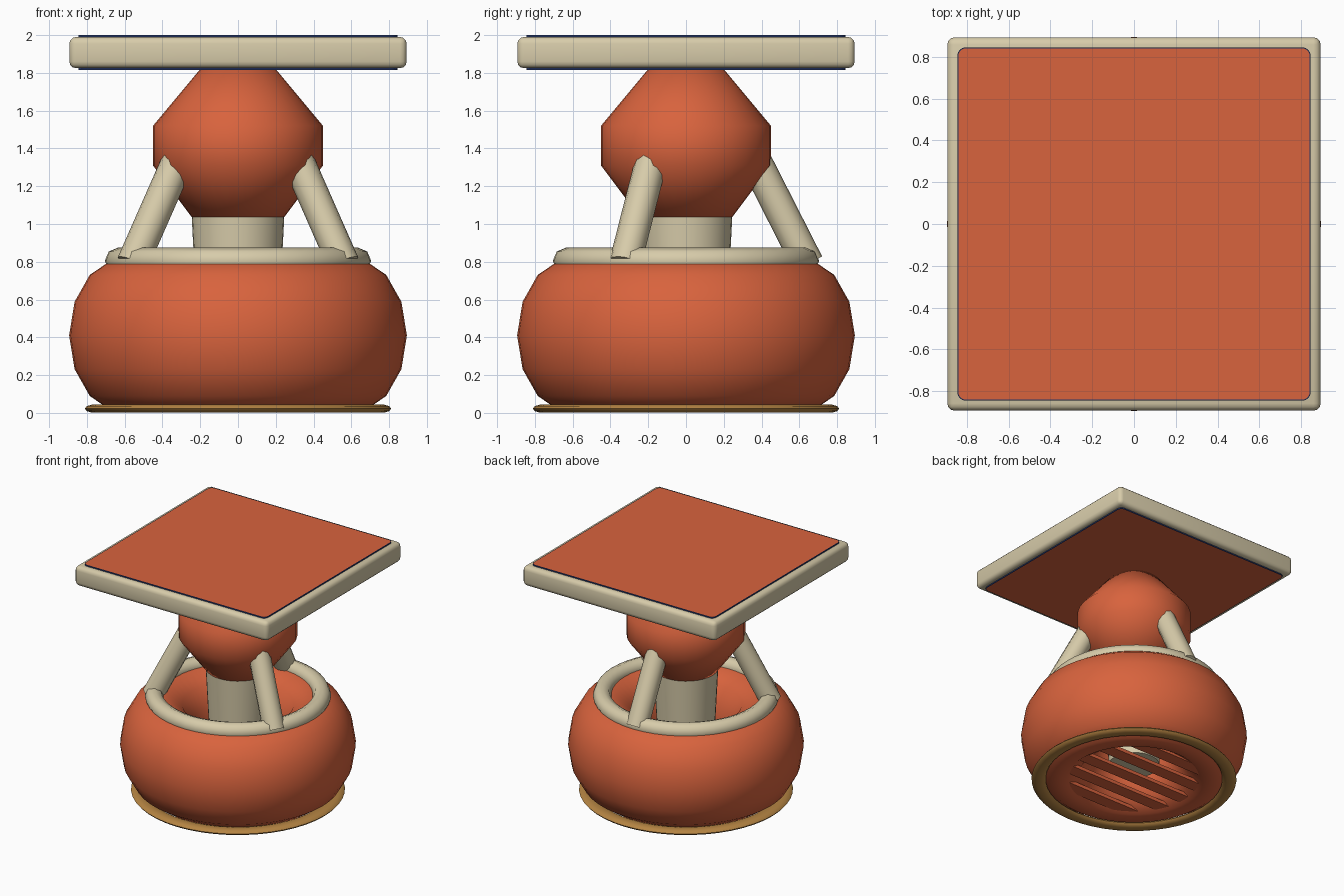
import bpy, bmesh, math
from mathutils import Vector

if "Cube" in bpy.data.objects:
    bpy.data.objects.remove(bpy.data.objects["Cube"])


def material(name, rgb):
    m = bpy.data.materials.new(name)
    m.diffuse_color = (*rgb, 1)
    m.use_nodes = True
    m.node_tree.nodes["Principled BSDF"].inputs["Base Color"].default_value = m.diffuse_color
    return m


RED = material("terracotta red", (0.69, 0.125, 0.047))
CREAM = material("cream", (0.68, 0.60, 0.40))
BRASS = material("brass", (0.46, 0.23, 0.055))
NAVY = material("navy", (0.02, 0.04, 0.15))


def finish(name, bm, mats, angle=40):
    bmesh.ops.recalc_face_normals(bm, faces=bm.faces)
    me = bpy.data.meshes.new(name)
    bm.to_mesh(me)
    bm.free()
    for m in mats:
        me.materials.append(m)
    ob = bpy.data.objects.new(name, me)
    bpy.context.collection.objects.link(ob)
    bpy.ops.object.select_all(action='DESELECT')
    ob.select_set(True)
    bpy.context.view_layer.objects.active = ob
    bpy.ops.object.shade_smooth_by_angle(angle=math.radians(angle))
    return ob


def lathe(name, profile, mat, closed=False, segs=48, angle=40):
    """Revolve (radius, z) points about z; open profiles get end caps."""
    bm = bmesh.new()
    rings = []
    for r, z in profile:
        rings.append([bm.verts.new((r * math.cos(math.tau * i / segs),
                                    r * math.sin(math.tau * i / segs), z))
                      for i in range(segs)])
    pairs = list(zip(rings, rings[1:]))
    if closed:
        pairs.append((rings[-1], rings[0]))
    else:
        bm.faces.new(rings[0])
        bm.faces.new(rings[-1])
    for a, b in pairs:
        for i in range(segs):
            j = (i + 1) % segs
            bm.faces.new((a[i], a[j], b[j], b[i]))
    return finish(name, bm, [mat], angle)


def oval(radius, z, a, b, n):
    return [(radius + a * math.cos(math.tau * i / n),
             z + b * math.sin(math.tau * i / n)) for i in range(n)]


def box(bm, size, centre):
    vs = bmesh.ops.create_cube(bm, size=1)['verts']
    for v in vs:
        v.co = Vector([v.co[k] * size[k] + centre[k] for k in range(3)])
    return vs


# Bulging hollow base, foot ring and rim
lathe("base_body", oval(0.604, 0.41, 0.29, 0.41, 14), RED, True)
lathe("foot_ring", oval(0.755, 0.0225, 0.056, 0.0225, 10), BRASS, True)
lathe("base_rim", oval(0.635, 0.805, 0.07, 0.07, 8), CREAM, True, angle=50)

# Grille slats across the underside opening
bm = bmesh.new()
for i in range(-2, 3):
    y = i * 0.215
    box(bm, (2 * math.sqrt(0.57 ** 2 - y * y), 0.11, 0.03), (0, y, 0.04))
finish("grille_slats", bm, [RED])

# Stem and upper body
lathe("stem", [(0.20, 0.15), (0.245, 1.04)], CREAM, segs=32)
lathe("upper_body", [(0.24, 1.03), (0.45, 1.31), (0.45, 1.52), (0.20, 1.82)],
      RED, segs=32, angle=60)

# Three slanted struts from the rim to the upper body
for k in range(3):
    t = math.radians(90 + 120 * k)
    out = Vector((math.cos(t), math.sin(t), 0))
    low = out * 0.645 + Vector((0, 0, 0.79))
    high = out * 0.35 + Vector((0, 0, 1.37))
    bm = bmesh.new()
    bmesh.ops.create_cone(bm, cap_ends=True, segments=12, radius1=0.085,
                          radius2=0.085, depth=(high - low).length)
    turn = (high - low).to_track_quat('Z', 'Y')
    for v in bm.verts:
        v.co = turn @ v.co + (low + high) / 2
    finish("strut_%d" % (k + 1), bm, [CREAM])

# Square top with rounded frame
bm = bmesh.new()
box(bm, (1.786, 1.786, 0.165), (0, 0, 1.9075))
bmesh.ops.bevel(bm, geom=bm.edges[:], offset=0.035, segments=3, profile=0.5,
                affect='EDGES')
finish("top_frame", bm, [CREAM])

# Inset panel showing on both sides of the top, with a dark edge
bm = bmesh.new()
box(bm, (1.69, 1.69, 0.185), (0, 0, 1.9075))
upright = [e for e in bm.edges
           if abs(e.verts[0].co.z - e.verts[1].co.z) > 0.1]
bmesh.ops.bevel(bm, geom=upright, offset=0.04, segments=4, profile=0.5,
                affect='EDGES')
bm.normal_update()
flat = [f for f in bm.faces if abs(f.normal.z) > 0.9]
bmesh.ops.inset_individual(bm, faces=flat, thickness=0.005)
for f in bm.faces:
    f.material_index = 1
for f in flat:
    f.material_index = 0
finish("top_panel", bm, [RED, NAVY])
